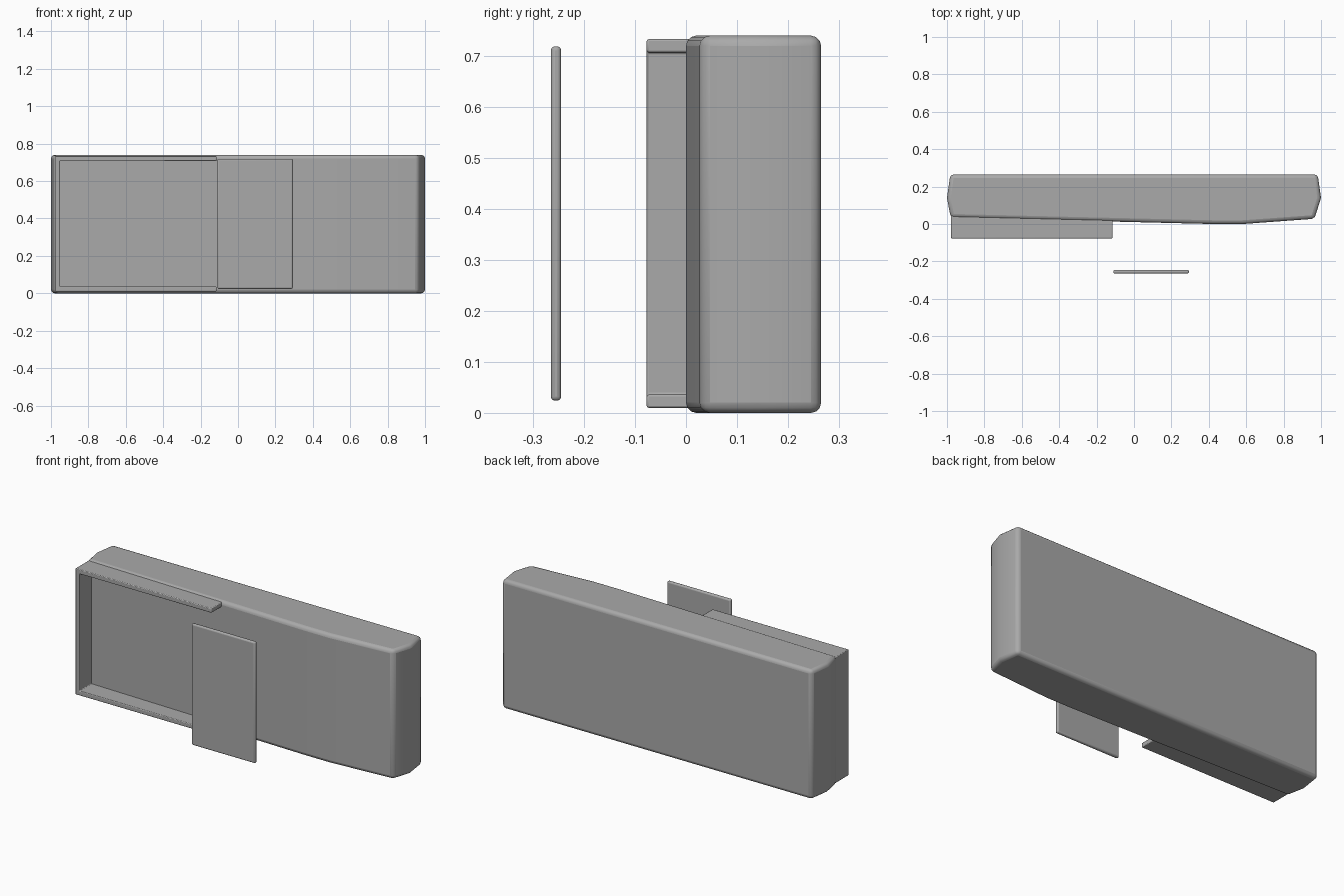
import bpy, bmesh

if "Cube" in bpy.data.objects:
    bpy.data.objects.remove(bpy.data.objects["Cube"])

grey = bpy.data.materials.new("plain grey")
grey.diffuse_color = (0.4, 0.4, 0.4, 1)
grey.use_nodes = True
grey.node_tree.nodes["Principled BSDF"].inputs["Base Color"].default_value = grey.diffuse_color


def prism(name, profile, lo, hi, axis="z", bevel=0.02, segments=3):
    """Extrude a closed outline along z (outline in x,y) or y (outline in x,z)."""
    bm = bmesh.new()
    place = (lambda a, b, h: (a, b, h)) if axis == "z" else (lambda a, b, h: (a, h, b))
    face = bm.faces.new([bm.verts.new(place(a, b, lo)) for a, b in profile])
    new = bmesh.ops.extrude_face_region(bm, geom=[face])["geom"]
    shift = (0, 0, hi - lo) if axis == "z" else (0, hi - lo, 0)
    bmesh.ops.translate(bm, vec=shift, verts=[v for v in new if isinstance(v, bmesh.types.BMVert)])
    bmesh.ops.recalc_face_normals(bm, faces=bm.faces)
    mesh = bpy.data.meshes.new(name)
    bm.to_mesh(mesh)
    bm.free()
    mesh.materials.append(grey)
    obj = bpy.data.objects.new(name, mesh)
    bpy.context.collection.objects.link(obj)
    mod = obj.modifiers.new("rounded edges", "BEVEL")
    mod.width, mod.segments = bevel, segments
    mod.limit_method, mod.angle_limit = "ANGLE", 0.6
    bpy.context.view_layer.objects.active = obj
    obj.select_set(True)
    bpy.ops.object.shade_smooth_by_angle(angle=0.5)
    obj.select_set(False)
    return obj


# Main body: gently bowed front, flat back, ends bulging to a point
prism("body", [(-0.982, 0.265), (-1, 0.14), (-0.98, 0.034), (0.42, 0.0), (0.58, 0.0),
               (0.965, 0.028), (1, 0.14), (0.982, 0.265)], 0, 0.74)

# C-shaped rim on the front left, open to the right
prism("front_rim", [(-0.978, 0.01), (-0.115, 0.01), (-0.115, 0.036), (-0.952, 0.036),
                    (-0.952, 0.707), (-0.115, 0.707), (-0.115, 0.733), (-0.978, 0.733)],
      -0.077, 0.06, axis="y", bevel=0.004, segments=2)

# Thin cover plate floating in front
prism("cover_plate", [(-0.11, 0.024), (0.293, 0.024), (0.293, 0.719), (-0.11, 0.719)],
      -0.265, -0.245, axis="y", bevel=0.008)
